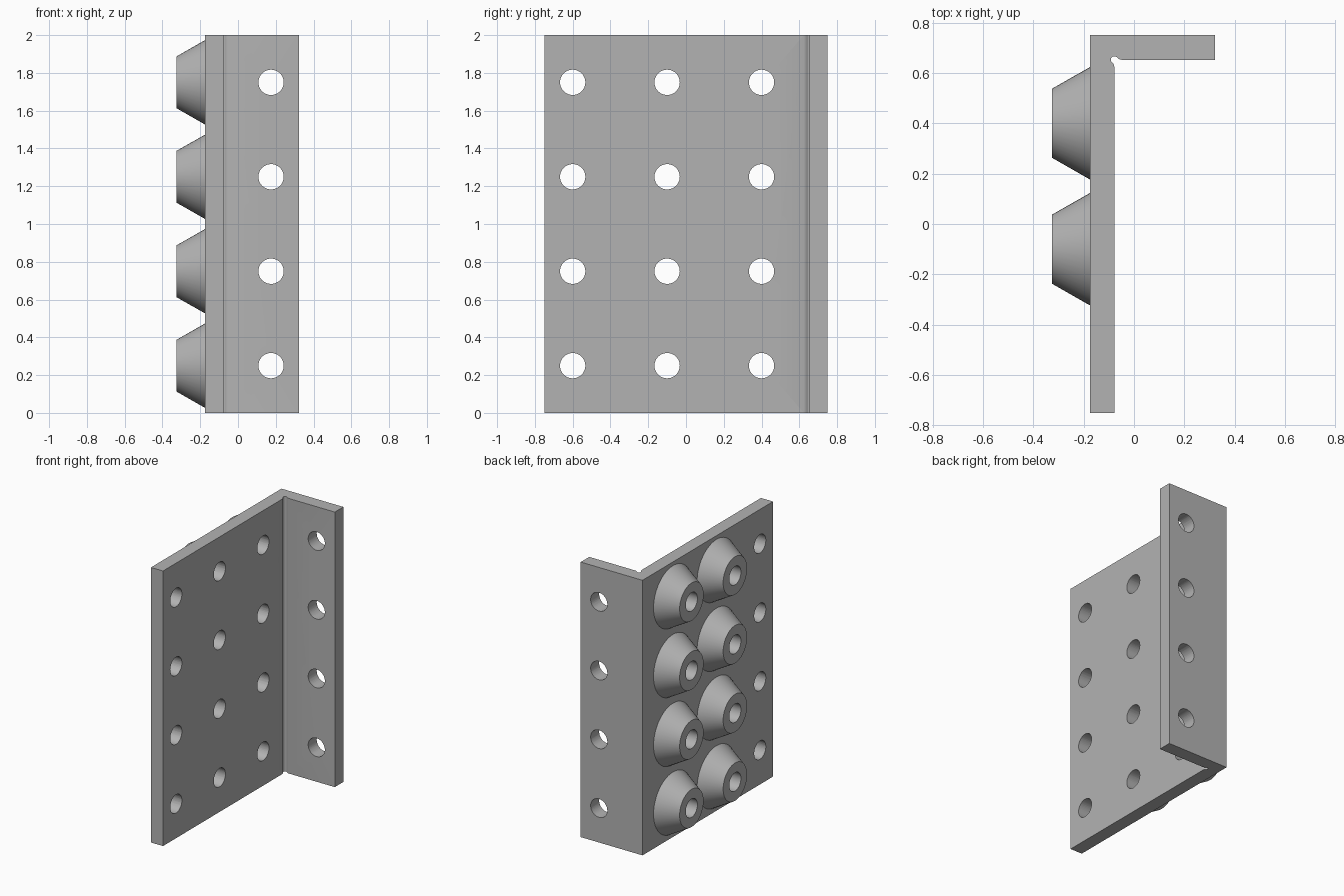
import bpy, bmesh
from math import cos, sin, pi, radians
from mathutils import Matrix, Vector

cube = bpy.data.objects.get("Cube")
if cube:
    bpy.data.objects.remove(cube, do_unlink=True)

gray = bpy.data.materials.new("plain gray")
gray.use_nodes = True
COLOR = (0.45, 0.45, 0.45, 1)
gray.diffuse_color = COLOR
gray.node_tree.nodes["Principled BSDF"].inputs["Base Color"].default_value = COLOR

HOLE_R = 0.067
LEVELS = [0.25, 0.75, 1.25, 1.75]
ROWS = [-0.6, -0.1, 0.4]
OUTER_X, INNER_X, FLANGE_X = -0.175, -0.078, 0.322
FLANGE_Y, BACK_Y = 0.652, 0.75
BOSS_X = -0.325


def make_object(name, bm):
    bmesh.ops.recalc_face_normals(bm, faces=bm.faces)
    mesh = bpy.data.meshes.new(name)
    bm.to_mesh(mesh)
    bm.free()
    mesh.materials.append(gray)
    obj = bpy.data.objects.new(name, mesh)
    bpy.context.collection.objects.link(obj)
    return obj


def smooth(obj):
    bpy.ops.object.select_all(action="DESELECT")
    obj.select_set(True)
    bpy.context.view_layer.objects.active = obj
    bpy.ops.object.shade_smooth_by_angle(angle=radians(30))


# Angle bracket: L profile with a rounded relief groove in the inner corner
groove = [(INNER_X + 0.014 * cos(a), FLANGE_Y + 0.014 * sin(a))
          for a in [pi / 4 + pi * i / 10 for i in range(11)]]
profile = [(OUTER_X, -BACK_Y), (OUTER_X, BACK_Y), (FLANGE_X, BACK_Y),
           (FLANGE_X, FLANGE_Y), (INNER_X + 0.028, FLANGE_Y),
           (INNER_X + 0.017, FLANGE_Y + 0.003)]
profile += groove
profile += [(INNER_X - 0.003, FLANGE_Y - 0.017), (INNER_X, FLANGE_Y - 0.028),
            (INNER_X, -BACK_Y)]
bm = bmesh.new()
base = bm.faces.new([bm.verts.new((x, y, 0)) for x, y in profile])
top = bmesh.ops.extrude_face_region(bm, geom=[base])["geom"]
bmesh.ops.translate(bm, vec=(0, 0, 2),
                    verts=[v for v in top if isinstance(v, bmesh.types.BMVert)])
bracket = make_object("angle_bracket", bm)

# Drill cutters through the plate (along x) and the flange (along y)
bm = bmesh.new()
drills = [(Vector((-0.127, y, z)), "Y") for z in LEVELS for y in ROWS]
drills += [(Vector((0.175, 0.7, z)), "X") for z in LEVELS]
for center, axis in drills:
    bmesh.ops.create_cone(bm, cap_ends=True, segments=48, radius1=HOLE_R,
                          radius2=HOLE_R, depth=0.2,
                          matrix=Matrix.Translation(center) @ Matrix.Rotation(pi / 2, 4, axis))
cutter = make_object("hole_cutter", bm)
cutter.hide_render = True
drill = bracket.modifiers.new("holes", "BOOLEAN")
drill.operation = "DIFFERENCE"
drill.solver = "EXACT"
drill.object = cutter
smooth(bracket)
bpy.ops.object.modifier_apply(modifier="holes")
bpy.data.objects.remove(cutter, do_unlink=True)
smooth(bracket)

# Conical bosses: lathed wall with a bore, one mesh shared by all eight
bm = bmesh.new()
points = [(OUTER_X, HOLE_R), (BOSS_X, HOLE_R), (BOSS_X, 0.1375), (OUTER_X, 0.223)]
verts = [bm.verts.new((x, r, 0)) for x, r in points]
edges = [bm.edges.new(pair) for pair in zip(verts, verts[1:])]
bmesh.ops.spin(bm, geom=verts + edges, cent=(0, 0, 0), axis=(1, 0, 0),
               angle=2 * pi, steps=48, use_merge=True)
bmesh.ops.remove_doubles(bm, verts=bm.verts, dist=0.0001)
# Close the underside so normals are consistent, then drop that hidden ring
rim = [e for e in bm.edges if e.is_boundary]
under = bmesh.ops.bridge_loops(bm, edges=rim)["faces"]
bmesh.ops.recalc_face_normals(bm, faces=bm.faces)
boss = make_object("conical_boss_1", bm)
smooth(boss)
spots = [(y, z) for y in ROWS[1:] for z in LEVELS]
boss.location = (0, *spots[0])
for i, (y, z) in enumerate(spots[1:], 2):
    copy = bpy.data.objects.new(f"conical_boss_{i}", boss.data)
    copy.location = (0, y, z)
    bpy.context.collection.objects.link(copy)
